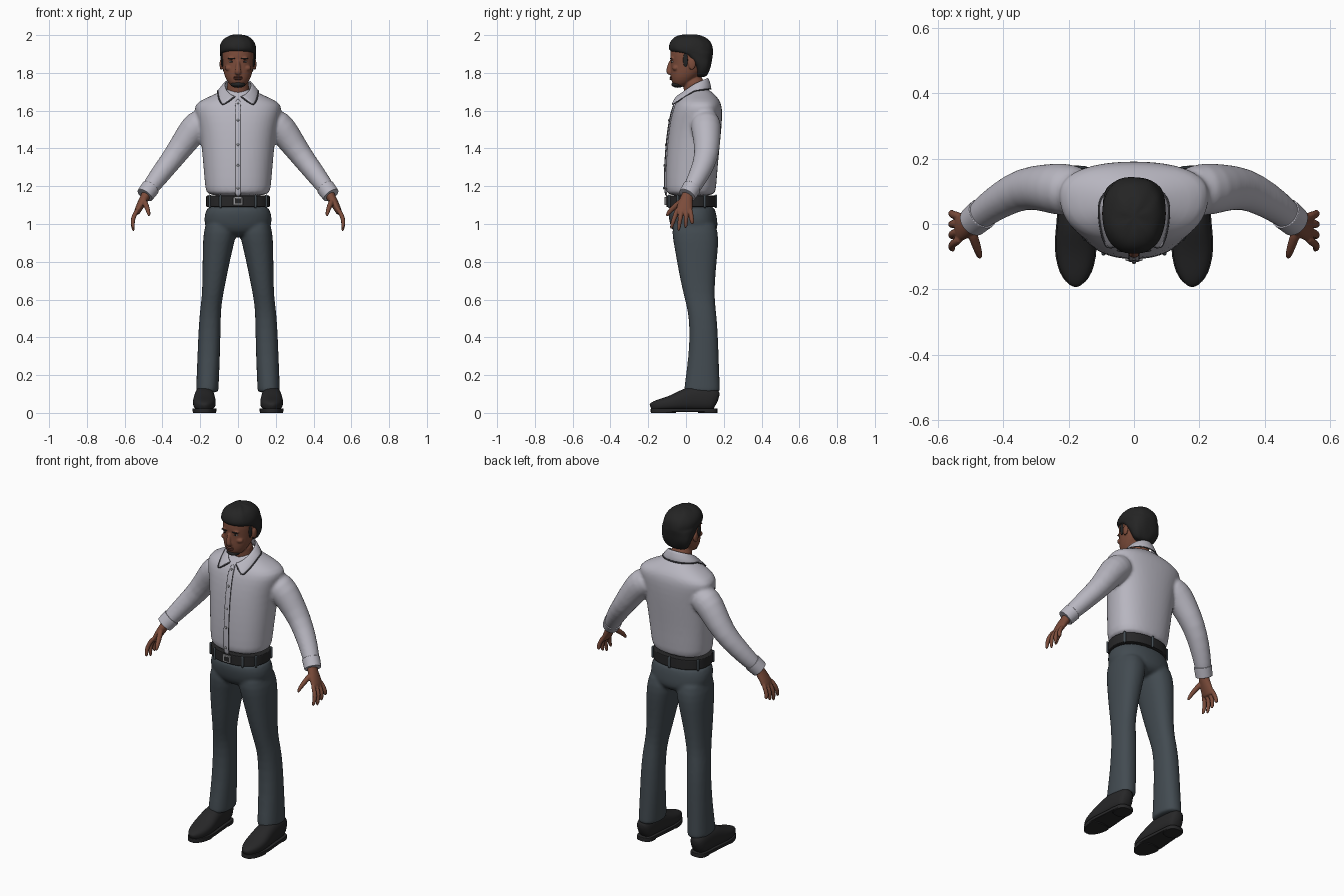
import bpy, bmesh, math, random
from mathutils import Vector

random.seed(4)
SEG = 24
cube = bpy.data.objects.get("Cube")
if cube:
    bpy.data.objects.remove(cube, do_unlink=True)


def material(name, r, g, b):
    m = bpy.data.materials.new(name)
    m.use_nodes = True
    m.diffuse_color = (r, g, b, 1)
    node = m.node_tree.nodes["Principled BSDF"]
    node.inputs["Base Color"].default_value = (r, g, b, 1)
    node.inputs["Roughness"].default_value = 0.8
    return m


SHIRT = material("shirt_grey", .48, .47, .53)
SEAM = material("seam_grey", .06, .06, .07)
TROUSER = material("trouser_slate", .055, .07, .082)
BLACK = material("leather_black", .02, .02, .021)
HAIR = material("hair_black", .018, .018, .018)
SKIN = material("skin_brown", .2, .072, .043)
LIP = material("lip_brown", .13, .045, .032)
EYE = material("eye_white", .4, .38, .36)
STEEL = material("buckle_steel", .3, .3, .31)


def oval(z, x0, x1, y0, y1, yc=None, p=2.3):
    """Horizontal rounded ring; yc is where it is widest."""
    yc = (y0 + y1) / 2 if yc is None else yc
    pts = []
    for i in range(SEG):
        a = math.tau * i / SEG
        c, s = math.cos(a), math.sin(a)
        c = math.copysign(abs(c) ** (2 / p), c)
        s = math.copysign(abs(s) ** (2 / p), s)
        y = yc + s * (y1 - yc if s > 0 else yc - y0)
        pts.append(Vector(((x0 + x1) / 2 + c * (x1 - x0) / 2, y, z)))
    return pts


def sym(z, rx, y0, y1, yc=None, p=2.3):
    return oval(z, -rx, rx, y0, y1, yc, p)


def path(stations, ref=(0, 1, 0), p=2):
    """Rings along a path of (x, y, z, r1, r2); r1 lies along ref."""
    cs = [Vector(s[:3]) for s in stations]
    rings = []
    for i, s in enumerate(stations):
        t = (cs[min(i + 1, len(cs) - 1)] - cs[max(i - 1, 0)]).normalized()
        side = Vector(ref)
        side = (side - t * side.dot(t)).normalized()
        up = t.cross(side)
        rings.append([cs[i] + side * v.x * s[3] + up * v.y * s[4]
                      for v in oval(0, -1, 1, -1, 1, p=p)])
    return rings


def ball(x, y, z, rx, ry, rz):
    rings = []
    for i in range(8):
        a = math.pi * (i + .3) / 7.6 - math.pi / 2
        k = math.cos(a)
        rings.append(oval(z + rz * math.sin(a), x - rx * k, x + rx * k, y - ry * k, y + ry * k, p=2))
    return rings


def crisp(rings):
    """Support loops that keep the two ends sharp."""
    def end(a, b):
        mid = sum(a, Vector()) / len(a)
        return [[v.lerp(mid, .1) for v in a], a, [v.lerp(w, .08) for v, w in zip(a, b)]]
    return end(rings[0], rings[1]) + rings[1:-1] + end(rings[-1], rings[-2])[::-1]


def both(shapes):
    return shapes + [[[Vector((-v.x, v.y, v.z)) for v in r] for r in s] for s in shapes]


def part(name, mat, shapes, voxel=0, sheet=0, level=1, jitter=0):
    """Skin every ring list; voxel fuses them, sheet makes an open cloth."""
    bm = bmesh.new()
    for rings in shapes:
        vs = [[bm.verts.new(v + Vector([random.uniform(-jitter, jitter) for _ in range(3)]))
               for v in r] for r in rings]
        n = len(vs[0])
        for a, b in zip(vs, vs[1:]):
            for i in range(n - 1 if sheet else n):
                j = (i + 1) % n
                bm.faces.new((a[i], a[j], b[j], b[i]))
        if not sheet:
            bm.faces.new(vs[0])
            bm.faces.new(vs[-1])
    bmesh.ops.recalc_face_normals(bm, faces=bm.faces[:])
    for f in bm.faces:
        f.smooth = True
    me = bpy.data.meshes.new(name)
    bm.to_mesh(me)
    bm.free()
    me.materials.append(mat)
    ob = bpy.data.objects.new(name, me)
    bpy.context.scene.collection.objects.link(ob)
    if sheet:
        mod = ob.modifiers.new("thickness", 'SOLIDIFY')
        mod.thickness, mod.offset = sheet, 0
    sub = ob.modifiers.new("subdivide", 'SUBSURF')
    sub.levels = sub.render_levels = level
    if voxel:
        mod = ob.modifiers.new("fuse", 'REMESH')
        mod.mode, mod.voxel_size, mod.use_smooth_shade = 'VOXEL', voxel, True
        mod = ob.modifiers.new("soften", 'SMOOTH')
        mod.factor, mod.iterations = .5, 3
    return ob


# Shirt: torso and sleeves fused
front = [(1.145, -.1), (1.18, -.11), (1.3, -.108), (1.4, -.102), (1.5, -.092), (1.58, -.077), (1.63, -.062)]
half = [.166, .174, .184, .193, .204, .226, .238]
back = [.153, .16, .168, .178, .188, .193, .19]
torso = [sym(z, h, y, b, .03 + i * .011)
         for i, ((z, y), h, b) in enumerate(zip(front, half, back))]
torso += [sym(1.662, .185, -.04, .175, .08), sym(1.692, .11, -.012, .145), sym(1.72, .065, .0, .115)]
sleeve = path([(.14, .1, 1.56, .07, .07), (.215, .105, 1.525, .083, .084), (.262, .11, 1.465, .074, .074),
               (.335, .112, 1.36, .064, .06), (.405, .075, 1.272, .056, .054),
               (.455, .04, 1.205, .047, .047), (.49, .008, 1.157, .043, .042)])
part("shirt", SHIRT, [torso] + both([sleeve]), voxel=.009)
part("cuffs", SHIRT, both([crisp(path([(.462, .032, 1.194, .05, .05), (.493, .006, 1.152, .047, .047)]))]), level=2)
strip = [(0, y - .002, z, .006, .015) for z, y in front] + [(0, -.042, 1.662, .006, .013)]
part("button_placket", SHIRT, [path(strip, p=4)])
part("buttons", STEEL, [ball(0, y, z, .007, .004, .007) for z, y in
     ((1.19, -.118), (1.31, -.115), (1.42, -.108), (1.55, -.091), (1.64, -.062))])
part("placket_seams", SEAM, both([path([(.0145, y - .004, z, .002, .002) for z, y in front])]))

# Collar: folded sheet with a dark stitched edge
inner, fold, outer = [], [], []
for k in range(33):
    u = k / 32
    a = math.radians(10 + 340 * u)
    c = math.cos(a)
    inner.append(Vector((.068 * math.sin(a), .043 - (.09 if c > 0 else .07) * c,
                         1.74 - (.065 if c > 0 else .033) * c)))
    a = math.radians(48 + 264 * u)
    c = math.cos(a)
    outer.append(Vector((.108 * math.sin(a), .045 - (.19 if c > 0 else .088) * c,
                         1.705 - (.12 if c > 0 else .01) * c)))
    fold.append(inner[-1].lerp(outer[-1], .3) + Vector((0, 0, .008)))
part("collar", SHIRT, [[inner, fold, outer]], sheet=.009)
part("collar_edge", SEAM, [path([(*v, .003, .003) for v in [inner[0]] + outer + [inner[-1]]], ref=(0, 0, 1))])

# Trousers: pelvis and legs fused
pelvis = [sym(1.11, .166, -.098, .153, .03), sym(1.05, .177, -.095, .161), sym(1.0, .184, -.087, .17),
          sym(.96, .15, -.07, .165), sym(.93, .08, -.03, .12)]
leg = [oval(*r) for r in (
    (1.04, .015, .165, -.07, .15), (.95, .005, .184, -.076, .172), (.88, .026, .187, -.062, .172),
    (.75, .054, .188, -.04, .157), (.62, .08, .19, -.012, .15), (.55, .09, .201, .008, .158),
    (.45, .092, .209, .02, .168), (.3, .095, .215, .014, .173), (.15, .102, .221, -.008, .179),
    (.113, .103, .223, -.011, .181), (.108, .108, .218, -.005, .175))]
part("trousers", TROUSER, [pelvis] + both([leg]), voxel=.009)

# Belt, belt loops and buckle
belt = [sym(z, .17, -.105, .158, .03) for z in (1.09, 1.15)]
part("belt", BLACK, [crisp(belt)], level=2)
loops = [path([(v.x, v.y, z, .007, .007) for z in (1.083, 1.1, 1.14, 1.157)])
         for v in (belt[0][i] for i in (2, 6, 10, 14, 16, 20, 22))]
part("belt_loops", TROUSER, loops)
part("buckle", STEEL, [crisp([oval(z, -.026, .026, -.113, -.1, p=6) for z in (1.1, 1.142)])])
part("buckle_inset", BLACK, [crisp([oval(z, -.016, .02, -.1145, -.1, p=6) for z in (1.108, 1.134)])])

# Shoes: uppers, soles and heels
last = [(.168, .03, .1), (.145, .046, .125), (.06, .052, .137), (0, .056, .122), (-.05, .062, .094),
        (-.1, .06, .074), (-.15, .047, .06), (-.178, .027, .047), (-.187, .012, .035)]
upper = path([(.178, y, .01 + h / 2, h / 2, w) for y, w, h in last], ref=(0, 0, 1), p=2.5)
part("shoe_uppers", BLACK, both([upper]))


def sole(z0, z1, stations):
    edge = [(.178 + w + .003, y) for y, w, h in stations] + [(.175 - w, y) for y, w, h in stations[::-1]]
    return crisp([[Vector((x, y, z)) for x, y in edge] for z in (z0, z1)])


part("shoe_soles", BLACK, both([sole(.006, .024, last), sole(0, .02, last[:3]), sole(0, .02, last[4:])]))

# Hands: palm, four fingers and thumb fused
hand = [path([(.478, .015, 1.175, .03, .027), (.49, .006, 1.145, .031, .025), (.508, -.003, 1.115, .038, .023),
              (.532, -.01, 1.07, .045, .018), (.539, -.011, 1.05, .04, .013)]),
        path([(.5, -.015, 1.13, .016, .016), (.484, -.058, 1.093, .015, .014),
              (.474, -.09, 1.065, .012, .011), (.47, -.104, 1.04, .007, .007)])]
for y, tip_y, tip_z in ((-.045, -.08, .972), (-.021, -.04, .958), (.002, -.002, .976), (.023, .036, 1.0)):
    hand.append(path([(.527, y, 1.085, .012, .012), (.553, y * .6 + tip_y * .4, 1.04, .012, .012),
                      (.559, y * .3 + tip_y * .7, 1.01, .0115, .0115), (.553, tip_y, tip_z, .008, .008)]))
part("hands", SKIN, both(hand), voxel=.0035)

# Head: skull, neck, nose, ears and brow ridge fused
skull = [sym(*r, p=2.15) for r in (
    (1.727, .03, -.058, 0), (1.745, .051, -.074, .03), (1.775, .069, -.081, .06), (1.81, .079, -.083, .1),
    (1.85, .084, -.081, .118), (1.89, .087, -.086, .127), (1.93, .085, -.083, .127),
    (1.965, .066, -.06, .11), (1.985, .03, -.02, .07))]
neck = path([(0, .055, 1.65, .058, .06), (0, .045, 1.71, .058, .06), (0, .035, 1.79, .056, .056)])
nose = path([(0, -.078, 1.868, .01, .009), (0, -.089, 1.835, .011, .011),
             (0, -.094, 1.806, .014, .018), (0, -.084, 1.79, .01, .016)])
ears = both([ball(.089, .032, 1.845, .009, .02, .031)])
brows = both([ball(.032, -.073, 1.877, .024, .01, .008), ball(.045, -.055, 1.825, .026, .018, .016)])
part("head", SKIN, [skull, neck, nose] + ears + brows, voxel=.0045)
part("eyes", EYE, both([ball(.034, -.069, 1.859, .013, .009, .006)]))
part("irises", BLACK, both([ball(.034, -.0755, 1.859, .0055, .004, .0055)]))
part("eyebrows", HAIR, both([ball(.034, -.08, 1.876, .02, .006, .004)]))
part("lips", LIP, [ball(0, -.078, z, .024, .009, .006) for z in (1.777, 1.768)])

# Hair: cap with a fringe edge, sideburns and beard
cap = [sym(*r) for r in (
    (1.775, .05, .055, .105), (1.8, .076, .048, .12), (1.84, .09, .038, .135), (1.87, .095, .0, .142),
    (1.902, .097, -.03, .146), (1.912, .097, -.086, .146), (1.94, .097, -.093, .144),
    (1.972, .084, -.082, .127), (1.993, .058, -.056, .092), (2.003, .022, -.015, .055))]
part("hair", HAIR, [cap], level=2, jitter=.0035)
part("sideburns", HAIR, both([ball(.084, -.003, 1.868, .007, .013, .038)]))
part("beard", HAIR, [ball(0, -.043, 1.739, .041, .036, .018)])
